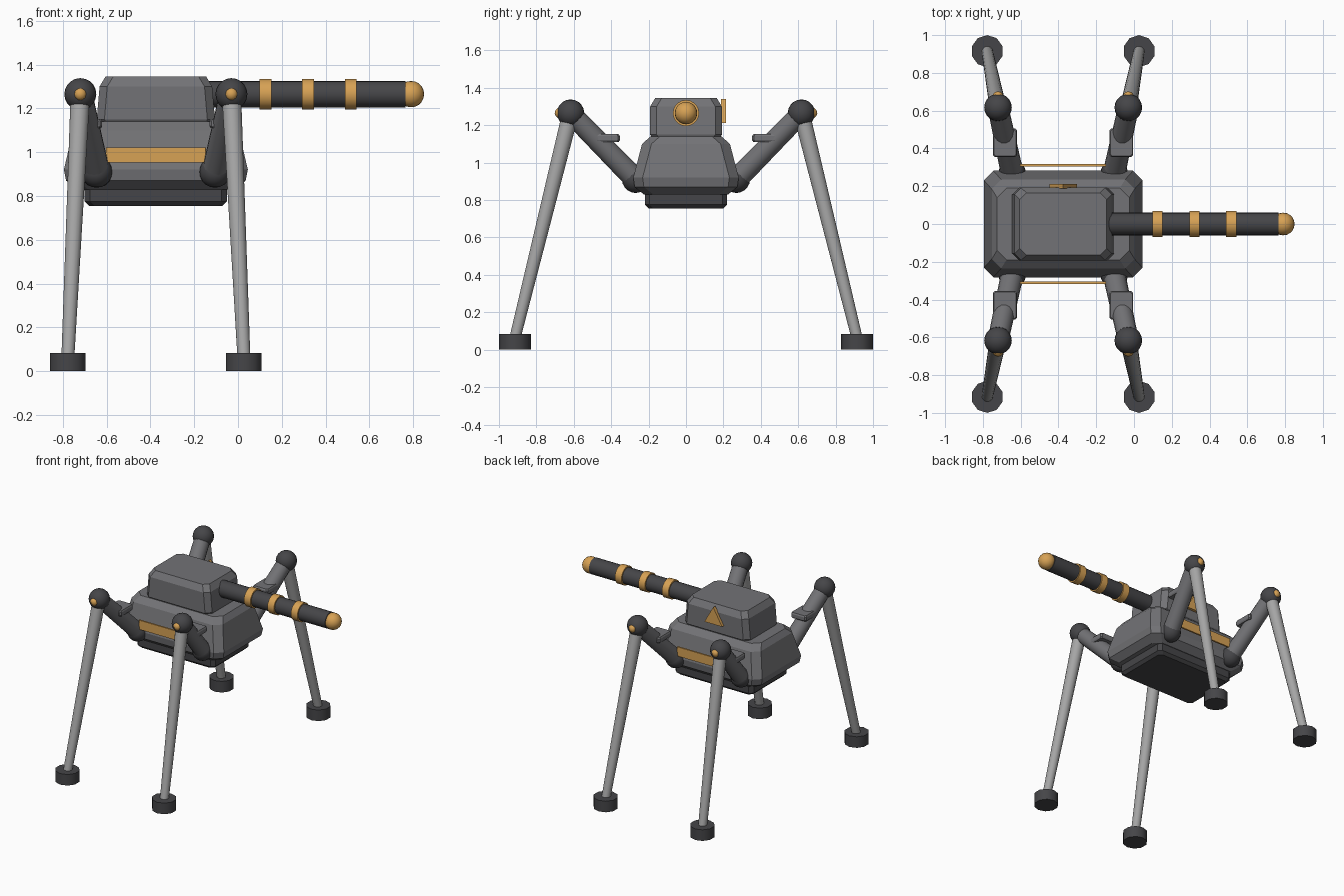
import bpy, bmesh, math
from mathutils import Vector

if "Cube" in bpy.data.objects:
    bpy.data.objects.remove(bpy.data.objects["Cube"])

CX = -0.375  # centre line of the hull along x


def material(name, rgb):
    m = bpy.data.materials.new(name)
    m.diffuse_color = (*rgb, 1)
    m.use_nodes = True
    m.node_tree.nodes["Principled BSDF"].inputs["Base Color"].default_value = m.diffuse_color
    return m


GREY = material("hull grey", (0.17, 0.17, 0.18))
DARK = material("dark grey", (0.06, 0.06, 0.065))
LIGHT = material("light grey", (0.38, 0.38, 0.38))
ORANGE = material("amber", (0.68, 0.36, 0.09))


def finish(name, bm, mat, angle=35):
    bmesh.ops.recalc_face_normals(bm, faces=bm.faces)
    me = bpy.data.meshes.new(name)
    bm.to_mesh(me)
    bm.free()
    me.materials.append(mat)
    me.shade_smooth()
    me.set_sharp_from_angle(angle=math.radians(angle))
    ob = bpy.data.objects.new(name, me)
    bpy.context.collection.objects.link(ob)
    return ob


def loft(name, rings, mat, angle=35):
    """Skin matching rings of points and cap both ends."""
    bm = bmesh.new()
    vs = [[bm.verts.new(p) for p in ring] for ring in rings]
    n = len(vs[0])
    for a, b in zip(vs, vs[1:]):
        for i in range(n):
            j = (i + 1) % n
            bm.faces.new((a[i], a[j], b[j], b[i]))
    bm.faces.new(vs[0])
    bm.faces.new(vs[-1])
    return finish(name, bm, mat, angle)


def shell(name, centre, sections, mat, cut):
    """Stack of corner-cut rectangles: (half x, half y, z)."""
    rings = []
    for hx, hy, z in sections:
        pts = [(hx, hy - cut), (hx - cut, hy), (cut - hx, hy), (-hx, hy - cut),
               (-hx, cut - hy), (cut - hx, -hy), (hx - cut, -hy), (hx, cut - hy)]
        rings.append([(centre[0] + x, centre[1] + y, z) for x, y in pts])
    return loft(name, rings, mat, 20)


def tube(name, p0, p1, r0, r1, mat, n=16):
    p0, p1 = Vector(p0), Vector(p1)
    q = (p1 - p0).to_track_quat('Z', 'Y')
    rings = []
    for p, r in ((p0, r0), (p1, r1)):
        angles = [2 * math.pi * i / n for i in range(n)]
        rings.append([p + q @ Vector((r * math.sin(a), r * math.cos(a), 0)) for a in angles])
    return loft(name, rings, mat, 40)


def ball(name, c, r, mat, seg=20):
    bm = bmesh.new()
    bmesh.ops.create_uvsphere(bm, u_segments=seg, v_segments=seg // 2, radius=r)
    bmesh.ops.translate(bm, verts=bm.verts, vec=c)
    return finish(name, bm, mat)


# Hull, belly pan and turret
shell("hull", (CX, 0), [(0.36, 0.225, 0.83), (0.41, 0.275, 0.87), (0.42, 0.282, 0.92),
                        (0.378, 0.235, 1.10), (0.35, 0.19, 1.14)], GREY, 0.05)
shell("belly_pan", (CX, 0), [(0.305, 0.20, 0.755), (0.325, 0.22, 0.775),
                             (0.325, 0.22, 0.85)], DARK, 0.025)
shell("turret", (CX, 0), [(0.25, 0.16, 1.10), (0.27, 0.192, 1.15),
                          (0.257, 0.192, 1.30), (0.23, 0.165, 1.345)], GREY, 0.035)

# Barrel with bands and round tip
BZ = 1.265
tube("barrel", (-0.2, 0, BZ), (0.765, 0, BZ), 0.06, 0.06, DARK, 20)
for x in (0.125, 0.32, 0.515):
    tube("barrel_band", (x - 0.027, 0, BZ), (x + 0.027, 0, BZ), 0.07, 0.07, ORANGE, 20)
ball("barrel_tip", (0.79, 0, BZ), 0.06, ORANGE)

# Warning triangle on the back of the turret
corners = [(CX + 0.085 * math.sin(a), 1.255 + 0.085 * math.cos(a))
           for a in (0, 2 * math.pi / 3, 4 * math.pi / 3)]
loft("warning_triangle", [[(x, y, z) for x, z in corners] for y in (0.188, 0.213)], ORANGE)

# Stripe on each flank
for sy in (-1, 1):
    shell("side_stripe", (CX, sy * 0.311), [(0.228, 0.006, 0.953), (0.228, 0.006, 1.022)],
          ORANGE, 0.001)

# Four legs
for sx in (-1, 1):
    for sy in (-1, 1):
        def at(dx, dy, z):
            return Vector((CX + sx * dx, sy * dy, z))
        hip, knee, ankle = at(0.27, 0.27, 0.91), at(0.345, 0.617, BZ), at(0.402, 0.915, 0.06)
        ball("hip_joint", hip, 0.072, DARK)
        tube("upper_leg", hip, knee, 0.06, 0.055, GREY)
        shell("leg_guard", at(0.308, 0.43, 0).xy, [(0.058, 0.07, 1.11), (0.063, 0.076, 1.12),
              (0.063, 0.076, 1.142), (0.058, 0.07, 1.152)], GREY, 0.01)
        ball("knee_joint", knee, 0.073, DARK)
        ball("knee_bolt", at(0.345, 0.672, BZ), 0.03, ORANGE, 12)
        tube("lower_leg", knee, ankle, 0.045, 0.03, LIGHT)
        foot = at(0.402, 0.915, 0)
        tube("foot", foot, foot + Vector((0, 0, 0.083)), 0.085, 0.085, DARK, 10)
